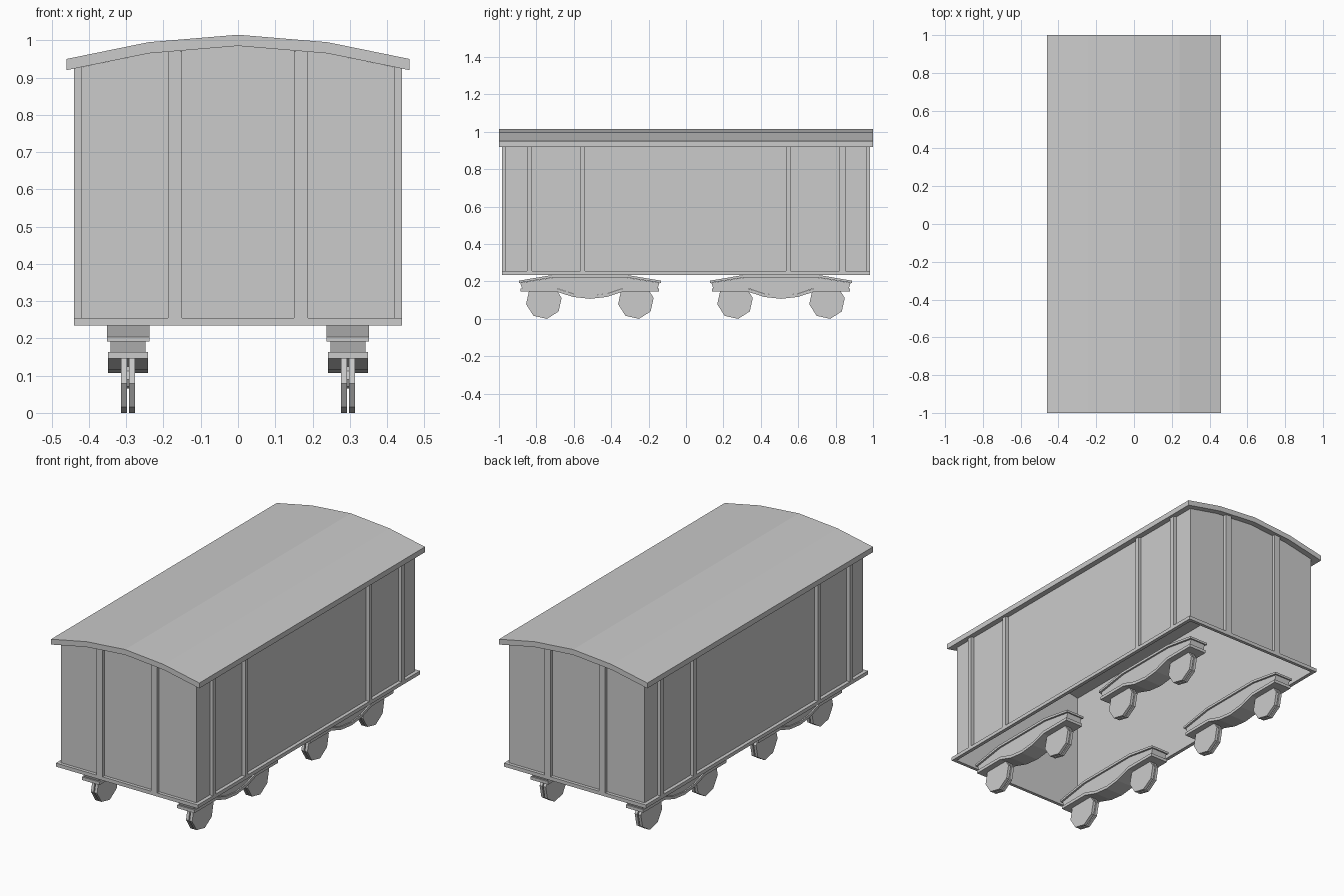
import bpy, bmesh, math

if "Cube" in bpy.data.objects:
    bpy.data.objects.remove(bpy.data.objects["Cube"])


def make_object(name, bm):
    bmesh.ops.recalc_face_normals(bm, faces=bm.faces)
    mesh = bpy.data.meshes.new(name)
    bm.to_mesh(mesh)
    bm.free()
    ob = bpy.data.objects.new(name, mesh)
    bpy.context.collection.objects.link(ob)
    return ob


def prism(name, profile, axis, lo, hi, caps=True):
    """Extrude a 2D profile with height z along axis 'x' (profile y,z) or 'y' (profile x,z)."""
    bm = bmesh.new()
    def ring(d):
        return [bm.verts.new((d, a, z) if axis == 'x' else (a, d, z)) for a, z in profile]
    r0, r1 = ring(lo), ring(hi)
    n = len(profile)
    for i in range(n):
        j = (i + 1) % n
        bm.faces.new((r0[i], r0[j], r1[j], r1[i]))
    if caps:
        bm.faces.new(r0)
        bm.faces.new(r1)
    return make_object(name, bm)


def box(name, x0, x1, y0, y1, z0, z1):
    return prism(name, [(x0, z0), (x1, z0), (x1, z1), (x0, z1)], 'y', y0, y1)


def mirrored(half):
    """Complete a left half-profile ending at the centre line."""
    return half + [(-a, z) for a, z in reversed(half[:-1])]


def strip(upper_half, lower_half):
    return mirrored(upper_half) + mirrored(lower_half)[::-1]


# Arched roof
top = [(-0.46, 0.95), (-0.24, 0.995), (0, 1.015)]
under = [(-0.46, 0.92), (-0.24, 0.965), (0, 0.985)]
prism("roof", strip(top, under), 'y', -1, 1)

# Body shell: thin walls, open underneath
WX, WY, OX, OY, Z0, Z1 = 0.42, 0.967, 0.44, 0.985, 0.235, 0.255
gable = [(-WX, Z0)] + mirrored([(-WX, 0.928), (-0.24, 0.965), (0, 0.985)]) + [(WX, Z0)]
bm = bmesh.new()
ends = [[bm.verts.new((x, y, z)) for x, z in gable] for y in (-WY, WY)]
for end in ends:
    bm.faces.new(end)
for i in (0, len(gable) - 2):
    bm.faces.new((ends[0][i], ends[0][i + 1], ends[1][i + 1], ends[1][i]))
make_object("body_walls", bm)

# Sill ledge and wall posts
for s, side in ((-1, "left"), (1, "right")):
    xs = sorted((s * WX, s * OX))
    box(f"{side}_sill", *xs, -OY, OY, Z0, Z1)
    for k, (y0, y1) in enumerate([(-0.85, -0.824), (-0.564, -0.54), (0.535, 0.56), (0.822, 0.853)]):
        box(f"{side}_post_{k}", *xs, y0, y1, Z1, 0.928)
for s, end in ((-1, "front"), (1, "back")):
    ys = sorted((s * WY, s * OY))
    box(f"{end}_sill", -WX, WX, *ys, Z0, Z1)
    for k, x in enumerate((-0.169, 0.169)):
        box(f"{end}_post_{k}", x - 0.019, x + 0.019, *ys, Z1, 0.972)

# Bogie frame profiles (y, z) as left halves
plate_up = [(-0.38, 0.204), (-0.19, 0.236), (0, 0.236)]
plate_lo = [(-0.38, 0.192), (-0.19, 0.222), (0, 0.222)]
flange_lo = [(-0.37, 0.146), (-0.18, 0.146), (-0.09, 0.117), (0, 0.107)]
flange_up = [(y, z + 0.017) for y, z in flange_lo]


def bogie(name, cx, cy):
    def part(label, up, lo, half):
        prof = [(y + cy, z) for y, z in strip(up, lo)]
        prism(f"{name}_{label}", prof, 'x', cx - half, cx + half)
    part("top_plate", plate_up, plate_lo, 0.057)
    web_up = [(y * 0.98, z) for y, z in plate_lo]
    web_lo = [(y * 0.98, z) for y, z in flange_up]
    part("web", web_up, web_lo, 0.047)
    part("bottom_flange", flange_up, flange_lo, 0.054)
    # Paired eight-sided wheel discs on a short axle
    for k, wy in enumerate((-0.246, 0.246)):
        def disc(label, r, x0, x1):
            pts = [(cy + wy + r * math.cos(math.radians(10 + 45 * i)),
                    0.095 + r * math.sin(math.radians(10 + 45 * i))) for i in range(8)]
            prism(f"{name}_{label}_{k}", pts, 'x', x0, x1)
        disc("wheel_inner", 0.0965, cx - 0.019, cx - 0.003)
        disc("wheel_outer", 0.0965, cx + 0.003, cx + 0.019)
        disc("axle", 0.03, cx - 0.003, cx + 0.003)


for sx, side in ((-1, "left"), (1, "right")):
    for cy, end in ((-0.514, "front"), (0.508, "back")):
        bogie(f"{end}_{side}_bogie", sx * 0.295, cy)
